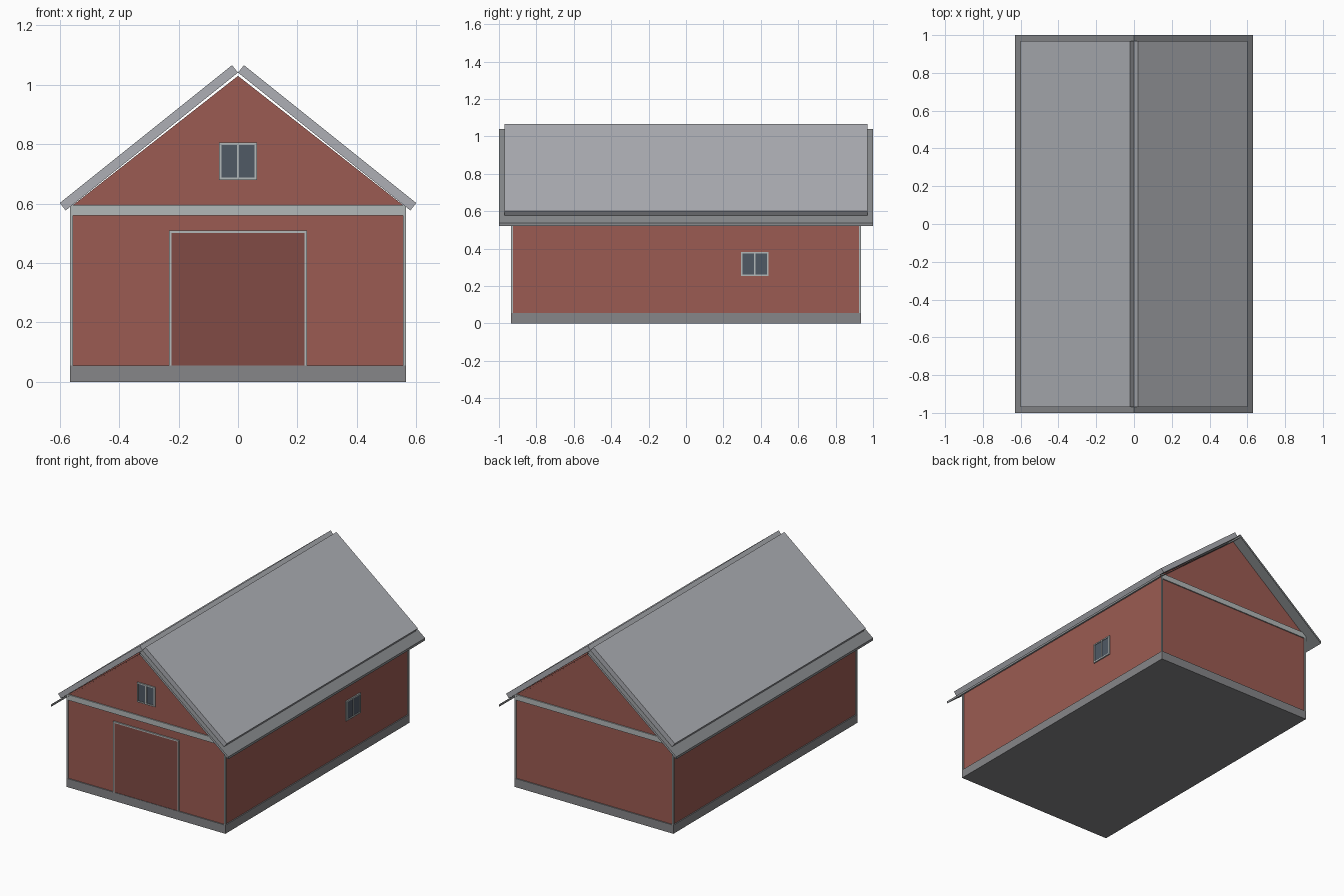
import bpy, bmesh
from mathutils import Vector

if "Cube" in bpy.data.objects:
    bpy.data.objects.remove(bpy.data.objects["Cube"])


def material(name, rgb):
    m = bpy.data.materials.new(name)
    m.diffuse_color = (*rgb, 1)
    m.use_nodes = True
    m.node_tree.nodes["Principled BSDF"].inputs["Base Color"].default_value = m.diffuse_color
    return m


RED = material("barn_red", (0.33, 0.105, 0.085))
DOOR = material("door_red", (0.22, 0.07, 0.06))
GLASS = material("window_glass", (0.08, 0.10, 0.13))
TRIM = material("trim_grey", (0.45, 0.48, 0.48))
STONE = material("foundation_grey", (0.24, 0.24, 0.25))
ROOF = material("roof_grey", (0.42, 0.43, 0.46))
EAVE = material("eave_grey", (0.25, 0.26, 0.27))


def finish(name, bm, mat):
    bmesh.ops.recalc_face_normals(bm, faces=bm.faces)
    mesh = bpy.data.meshes.new(name)
    bm.to_mesh(mesh)
    bm.free()
    mesh.materials.append(mat)
    ob = bpy.data.objects.new(name, mesh)
    bpy.context.collection.objects.link(ob)
    return ob


def boxes(name, mat, *ranges):
    """One object from boxes given as (x0, x1, y0, y1, z0, z1)."""
    bm = bmesh.new()
    for x0, x1, y0, y1, z0, z1 in ranges:
        vs = bmesh.ops.create_cube(bm, size=1)["verts"]
        bmesh.ops.scale(bm, verts=vs, vec=(x1 - x0, y1 - y0, z1 - z0))
        bmesh.ops.translate(bm, verts=vs, vec=((x0 + x1) / 2, (y0 + y1) / 2, (z0 + z1) / 2))
    return finish(name, bm, mat)


def extrude_profile(name, mat, profile, half, caps=True):
    """Extrude an x/z profile along y."""
    bm = bmesh.new()
    a = [bm.verts.new((x, -half, z)) for x, z in profile]
    b = [bm.verts.new((x, half, z)) for x, z in profile]
    n = len(profile)
    for i in range(n):
        j = (i + 1) % n
        bm.faces.new((a[i], a[j], b[j], b[i]))
    if caps:
        bm.faces.new(a)
        bm.faces.new(b)
    return finish(name, bm, mat)


def frame(u0, u1, z0, z1, t, sill=True, mullion=False):
    """Frame bars as (u0, u1, z0, z1) in a wall plane."""
    bars = [(u0, u0 + t, z0, z1), (u1 - t, u1, z0, z1), (u0 + t, u1 - t, z1 - t, z1)]
    if sill:
        bars.append((u0 + t, u1 - t, z0, z0 + t))
    if mullion:
        m = (u0 + u1) / 2
        bars.append((m - t / 2, m + t / 2, z0 + t, z1 - t))
    return bars


# Foundation and gabled walls
boxes("foundation", STONE, (-0.565, 0.565, -0.935, 0.935, 0, 0.055))
extrude_profile("walls", RED, [(-0.558, 0.055), (0.558, 0.055), (0.558, 0.593),
                               (0, 1.03), (-0.558, 0.593)], 0.928)

# Corner posts and the trim bands across the gables
boxes("corner_posts", TRIM, *[(sx * 0.56 - 0.005, sx * 0.56 + 0.005,
                               sy * 0.93 - 0.005, sy * 0.93 + 0.005, 0.055, 0.593)
                              for sx in (-1, 1) for sy in (-1, 1)])
boxes("gable_bands", TRIM, *[(-0.56, 0.56, y - 0.005, y + 0.005, 0.56, 0.595)
                             for y in (-0.93, 0.93)])

# Barn door on the front
boxes("door", DOOR, (-0.225, 0.225, -0.932, -0.92, 0.055, 0.502))
boxes("door_frame", TRIM, *[(u0, u1, -0.936, -0.92, z0, z1) for u0, u1, z0, z1
                            in frame(-0.233, 0.233, 0.055, 0.51, 0.009, sill=False)])

# Loft window on the front
boxes("loft_window_glass", GLASS, (-0.06, 0.06, -0.932, -0.92, 0.684, 0.801))
boxes("loft_window_frame", TRIM, *[(u0, u1, -0.936, -0.92, z0, z1) for u0, u1, z0, z1
                                   in frame(-0.064, 0.064, 0.68, 0.806, 0.008, mullion=True)])

# Window on the right side only
boxes("side_window_glass", GLASS, (0.55, 0.562, 0.30, 0.436, 0.258, 0.376))
boxes("side_window_frame", TRIM, *[(0.55, 0.566, u0, u1, z0, z1) for u0, u1, z0, z1
                                   in frame(0.295, 0.44, 0.253, 0.381, 0.008, mullion=True)])

# Roof: thin open-ended decks with raised slabs on top
for side, s in (("left", -1), ("right", 1)):
    extrude_profile(side + "_roof_deck", EAVE,
                    [(0, 1.04), (s * 0.63, 0.536), (s * 0.63, 0.521), (0, 1.026)], 1.0, caps=False)
    extrude_profile(side + "_roof_slab", ROOF,
                    [(0, 1.041), (s * 0.02, 1.066), (s * 0.60, 0.602), (s * 0.58, 0.577)], 0.97)
